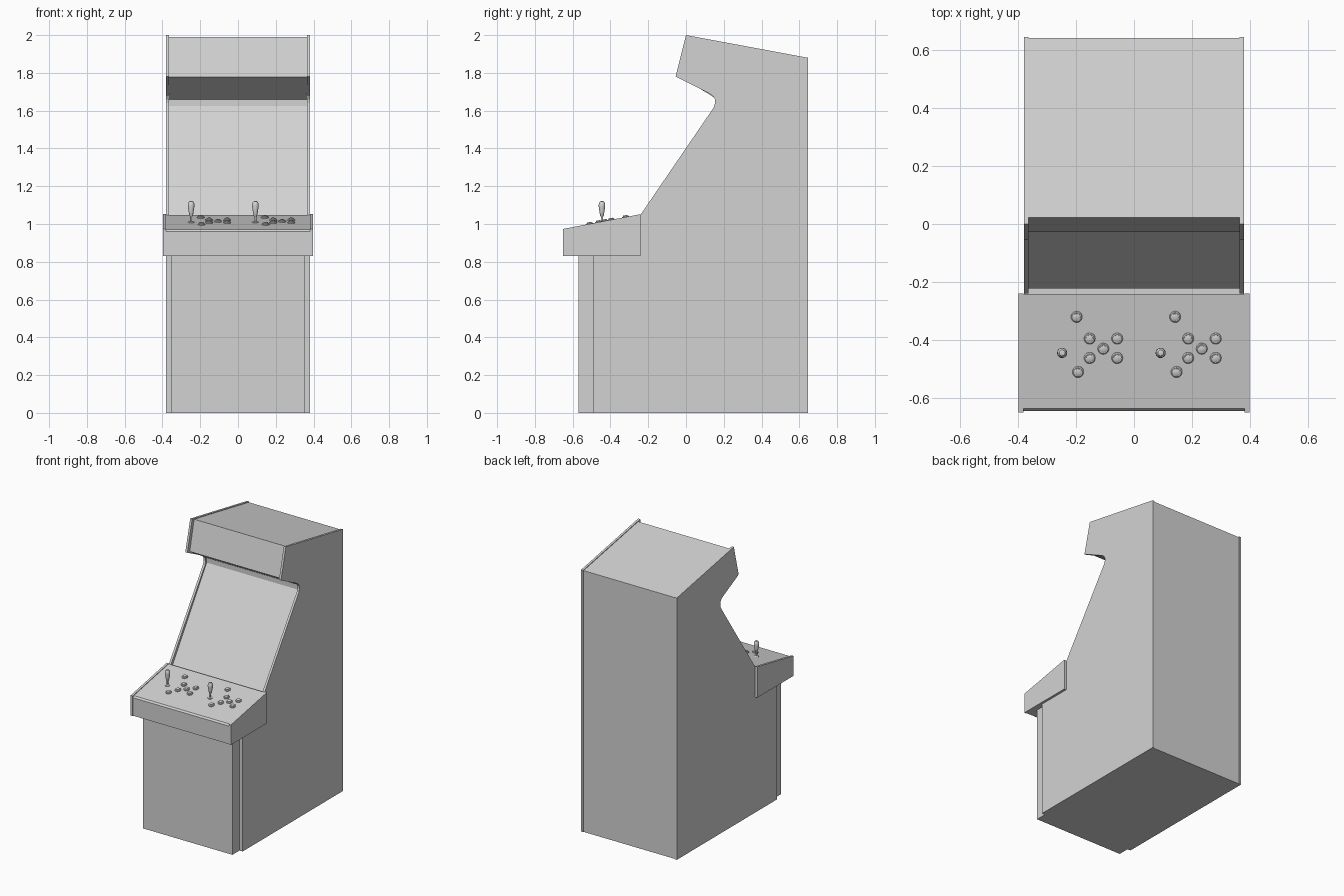
import bpy, bmesh, math
from mathutils import Matrix

if "Cube" in bpy.data.objects:
    bpy.data.objects.remove(bpy.data.objects["Cube"])

grey = bpy.data.materials.new("light_grey")
grey.diffuse_color = (0.65, 0.65, 0.65, 1)
grey.use_nodes = True
grey.node_tree.nodes["Principled BSDF"].inputs["Base Color"].default_value = grey.diffuse_color


def finish(name, bm):
    bmesh.ops.recalc_face_normals(bm, faces=bm.faces)
    mesh = bpy.data.meshes.new(name)
    bm.to_mesh(mesh)
    bm.free()
    mesh.materials.append(grey)
    ob = bpy.data.objects.new(name, mesh)
    bpy.context.collection.objects.link(ob)
    return ob


def slab(name, profile, x0, x1):
    """Extrude a (y, z) profile from x0 to x1."""
    bm = bmesh.new()
    face = bm.faces.new([bm.verts.new((x0, y, z)) for y, z in profile])
    ext = bmesh.ops.extrude_face_region(bm, geom=[face])
    verts = [v for v in ext["geom"] if isinstance(v, bmesh.types.BMVert)]
    bmesh.ops.translate(bm, vec=(x1 - x0, 0, 0), verts=verts)
    return finish(name, bm)


def lathe(name, profile, matrix, sides=20):
    """Spin an (r, z) profile around z, then place it."""
    bm = bmesh.new()
    vs = [bm.verts.new((r, 0, z)) for r, z in profile]
    edges = [bm.edges.new(p) for p in zip(vs, vs[1:])]
    bmesh.ops.spin(bm, geom=vs + edges, axis=(0, 0, 1), cent=(0, 0, 0),
                   angle=2 * math.pi, steps=sides)
    bmesh.ops.remove_doubles(bm, verts=bm.verts, dist=1e-5)
    bmesh.ops.transform(bm, matrix=matrix, verts=bm.verts)
    ob = finish(name, bm)
    for p in ob.data.polygons:
        p.use_smooth = True
    ob.data.set_sharp_from_angle(angle=math.radians(40))
    return ob


# cabinet side panels and control deck cheeks
side = [(-0.49, 0), (0.646, 0), (0.646, 1.88), (0, 2.0), (-0.055, 1.78),
        (0.125, 1.69), (0.143, 1.677), (0.153, 1.66), (0.154, 1.64), (0.147, 1.617),
        (-0.24, 1.05), (-0.24, 0.85), (-0.49, 0.85)]
cheek = [(-0.65, 0.83), (-0.24, 0.83), (-0.24, 1.052), (-0.65, 0.974)]
for tag, s in (("left", -1), ("right", 1)):
    slab(tag + "_side_panel", side, s * 0.364, s * 0.38)
    slab(tag + "_deck_cheek", cheek, s * 0.382, s * 0.398)

# inner body: back, top, recessed marquee and screen
slab("inner_body", [(-0.49, 0), (0.642, 0), (0.642, 1.876), (0.022, 1.991),
                    (-0.027, 1.778), (0.165, 1.66), (0.165, 1.625),
                    (-0.222, 1.04), (-0.222, 0.85), (-0.49, 0.85)], -0.364, 0.364)

# lower front box
slab("lower_front", [(-0.57, 0), (-0.48, 0), (-0.48, 0.84), (-0.57, 0.84)], -0.355, 0.355)

# control deck
slab("control_deck", [(-0.646, 0.831), (-0.241, 0.831), (-0.241, 1.048),
                      (-0.637, 0.972), (-0.646, 0.96)], -0.382, 0.382)

# buttons and joysticks, one cluster per player
slope = math.atan2(0.076, 0.396)
spots = [(0.05, -0.32), (0.095, -0.395), (0.19, -0.395), (0.142, -0.43),
         (0.095, -0.462), (0.19, -0.462), (0.055, -0.51)]
button = [(0.0195, -0.004), (0.0195, 0.005), (0.016, 0.008), (0.0125, 0.008),
          (0.0125, 0.012), (0.010, 0.0135), (0, 0.0135)]
stick = [(0.017, -0.004), (0.017, 0.003), (0.0055, 0.006), (0.0055, 0.03), (0.009, 0.034),
         (0.013, 0.055), (0.0175, 0.085), (0.0165, 0.1), (0.010, 0.111), (0, 0.114)]


def deck_z(y):
    return 0.972 + (y + 0.637) * math.tan(slope)


for n, x in enumerate((-0.248, 0.092), 1):
    lathe(f"joystick_{n}", stick, Matrix.Translation((x, -0.445, deck_z(-0.445))))
    for i, (dx, y) in enumerate(spots, 1):
        lathe(f"button_{n}_{i}", button,
              Matrix.Translation((x + dx, y, deck_z(y))) @ Matrix.Rotation(slope, 4, 'X'))
